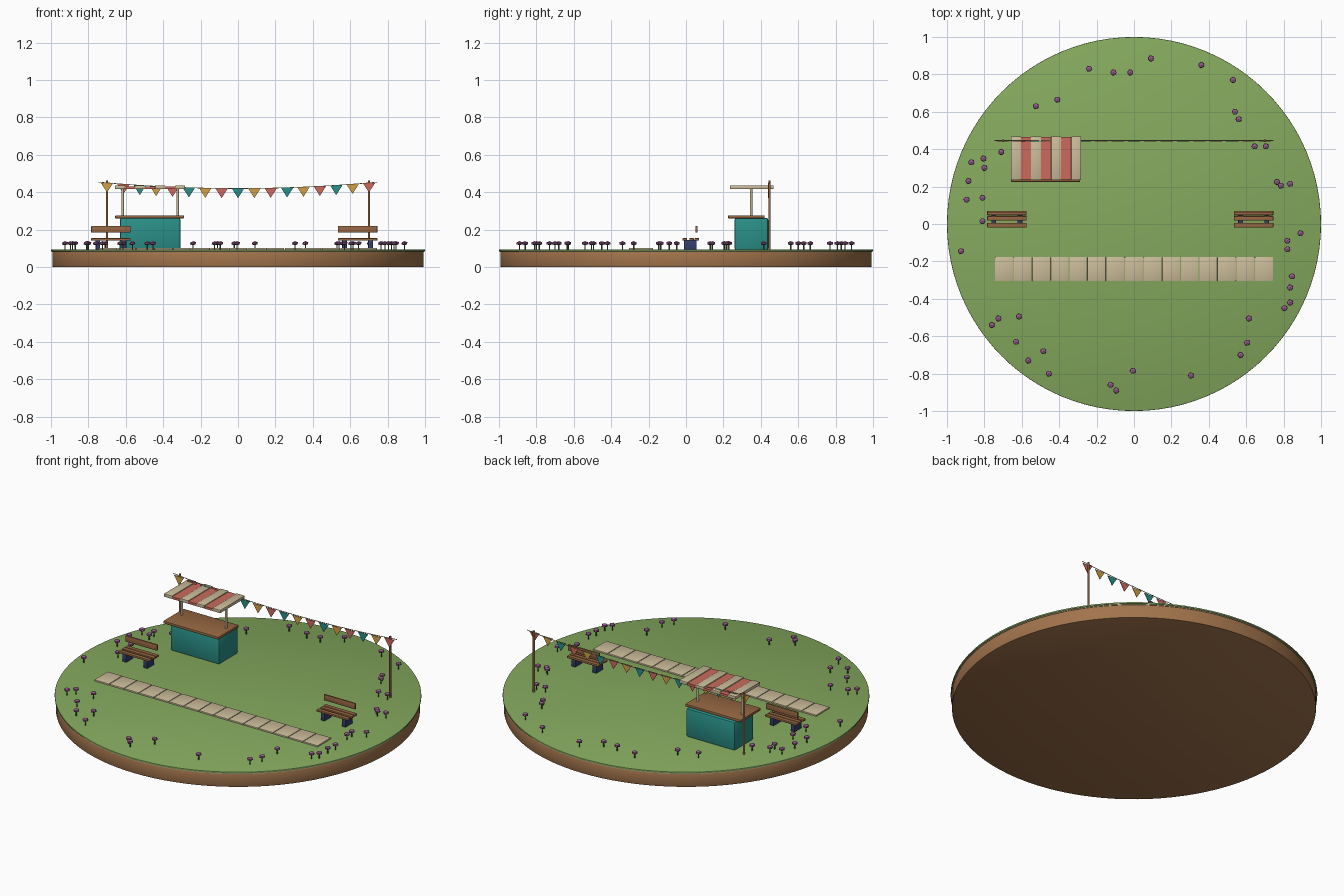
import bpy, bmesh, math
from mathutils import Matrix

if "Cube" in bpy.data.objects:
    bpy.data.objects.remove(bpy.data.objects["Cube"])


def material(name, r, g, b):
    m = bpy.data.materials.new(name)
    m.diffuse_color = [((c / 255 + 0.055) / 1.055) ** 2.4 for c in (r, g, b)] + [1]
    m.use_nodes = True
    m.node_tree.nodes["Principled BSDF"].inputs["Base Color"].default_value = m.diffuse_color
    return m


grass = material("grass green", 133, 170, 94)
soil = material("soil brown", 162, 116, 76)
wood = material("wood brown", 150, 103, 66)
cream = material("cream", 203, 188, 154)
red = material("coral red", 204, 106, 92)
yellow = material("mustard yellow", 208, 160, 72)
teal = material("teal", 42, 144, 136)
navy = material("navy", 52, 62, 108)
purple = material("mauve", 150, 92, 142)
stem_green = material("stem green", 74, 104, 56)


def finish(bm, name, mat, smooth=False):
    mesh = bpy.data.meshes.new(name)
    bm.to_mesh(mesh)
    bm.free()
    mesh.materials.append(mat)
    ob = bpy.data.objects.new(name, mesh)
    bpy.context.collection.objects.link(ob)
    if smooth:
        bpy.ops.object.select_all(action='DESELECT')
        ob.select_set(True)
        bpy.context.view_layer.objects.active = ob
        bpy.ops.object.shade_smooth_by_angle(angle=math.radians(35))
    return ob


def box(name, mat, x0, x1, y0, y1, z0, z1, bevel=0.0):
    bm = bmesh.new()
    m = Matrix.Translation(((x0 + x1) / 2, (y0 + y1) / 2, (z0 + z1) / 2))
    bmesh.ops.create_cube(bm, size=1, matrix=m @ Matrix.Diagonal((x1 - x0, y1 - y0, z1 - z0, 1)))
    if bevel:
        bmesh.ops.bevel(bm, geom=bm.edges[:], offset=bevel, segments=2, profile=0.5, affect='EDGES')
    return finish(bm, name, mat, bevel > 0)


def cylinder(name, mat, x, y, z0, z1, r, sides=12, bevel=0.0):
    bm = bmesh.new()
    bmesh.ops.create_cone(bm, cap_ends=True, segments=sides, radius1=r, radius2=r, depth=z1 - z0,
                          matrix=Matrix.Translation((x, y, (z0 + z1) / 2)))
    if bevel:
        rims = [e for e in bm.edges if abs(e.verts[0].co.z - e.verts[1].co.z) < 1e-5]
        bmesh.ops.bevel(bm, geom=rims, offset=bevel, segments=2, profile=0.5, affect='EDGES')
    return finish(bm, name, mat, True)


# Round base: soil, pale edging and lawn
G = 0.094
cylinder("soil_base", soil, 0, 0, 0, 0.082, 0.993, 96, 0.004)
cylinder("pale_edging", cream, 0, 0, 0.08, 0.086, 0.996, 96)
cylinder("lawn", grass, 0, 0, 0.084, G, 1.0, 96, 0.003)

# Stepping path
for i in range(15):
    x = -0.695 + i * 0.0993
    box("path_slab", cream, x - 0.048, x + 0.048, -0.305, -0.177, G - 0.004, 0.102, 0.002)

# Market stall
box("stall_counter", teal, -0.632, -0.308, 0.26, 0.44, G - 0.004, 0.262, 0.01)
box("stall_worktop", wood, -0.657, -0.288, 0.225, 0.42, 0.26, 0.276, 0.004)
for x in (-0.617, -0.323):
    cylinder("stall_post", cream, x, 0.348, 0.27, 0.422, 0.007)
for i in range(7):
    x = -0.658 + i * 0.0537
    if i % 2:
        box("awning_red_stripe", red, x - 0.003, x + 0.056, 0.237, 0.466, 0.417, 0.431)
    else:
        box("awning_cream_stripe", cream, x, x + 0.0537, 0.235, 0.468, 0.417, 0.436, 0.003)

# Benches
for cx in (-0.68, 0.64):
    for cy in (-0.006, 0.03, 0.058):
        box("bench_slat", wood, cx - 0.105, cx + 0.105, cy - 0.012, cy + 0.012, 0.142, 0.154, 0.002)
    box("bench_back", wood, cx - 0.105, cx + 0.105, 0.05, 0.061, 0.184, 0.219, 0.002)
    for s in (-1, 1):
        lx = cx + s * 0.07
        box("bench_leg", navy, lx - 0.013, lx + 0.013, -0.01, 0.057, G - 0.004, 0.144, 0.002)

# Bunting poles
BY = 0.447
for x in (-0.7, 0.7):
    cylinder("bunting_pole", wood, x, BY, G - 0.004, 0.462, 0.006)


def sag(x):
    return 0.42 + 0.03 * (x / 0.7) ** 2


# Bunting rope
curve = bpy.data.curves.new("bunting_rope", 'CURVE')
curve.dimensions = '3D'
curve.bevel_depth = 0.002
curve.bevel_resolution = 1
line = curve.splines.new('POLY')
line.points.add(34)
for i, p in enumerate(line.points):
    x = -0.745 + 1.49 * i / 34
    p.co = (x, BY, sag(x), 1)
curve.materials.append(cream)
bpy.context.collection.objects.link(bpy.data.objects.new("bunting_rope", curve))

# Triangular flags
for i in range(17):
    x = -0.7 + i * 0.0875
    z = sag(x)
    bm = bmesh.new()
    rings = []
    for y in (BY - 0.009, BY - 0.006):
        rings.append([bm.verts.new(c) for c in ((x - 0.033, y, z), (x, y, z - 0.052), (x + 0.033, y, z))])
    a, b = rings
    bm.faces.new(a)
    bm.faces.new(b[::-1])
    for k in range(3):
        n = (k + 1) % 3
        bm.faces.new((a[k], b[k], b[n], a[n]))
    bmesh.ops.recalc_face_normals(bm, faces=bm.faces[:])
    finish(bm, "bunting_flag", (yellow, red, teal)[i % 3])

# Flowers scattered around the lawn edge
spots = [(-.24, .83), (-.11, .81), (-.02, .81), (.09, .885), (.36, .85), (.53, .77), (.54, .6), (.56, .56),
         (.645, .415), (.705, .415), (.765, .225), (.785, .205), (.835, .215), (.89, -.05), (.82, -.09),
         (.82, -.135), (.845, -.28), (.835, -.34), (.835, -.42), (.805, -.45), (.615, -.505), (.605, -.635),
         (.57, -.7), (.305, -.81), (-.005, -.785), (-.125, -.86), (-.095, -.89), (-.455, -.8), (-.565, -.73),
         (-.485, -.68), (-.63, -.63), (-.725, -.505), (-.76, -.54), (-.615, -.495), (-.925, -.145),
         (-.81, .015), (-.895, .13), (-.81, .14), (-.885, .23), (-.8, .3), (-.87, .33), (-.805, .35),
         (-.71, .385), (-.525, .63), (-.41, .665)]
for x, y in spots:
    cylinder("flower_stem", stem_green, x, y, G - 0.004, 0.122, 0.0035, 6)
    bm = bmesh.new()
    bmesh.ops.create_icosphere(bm, subdivisions=1, radius=0.018,
                               matrix=Matrix.Translation((x, y, 0.127)) @ Matrix.Diagonal((1, 1, 0.65, 1)))
    finish(bm, "flower_head", purple)
